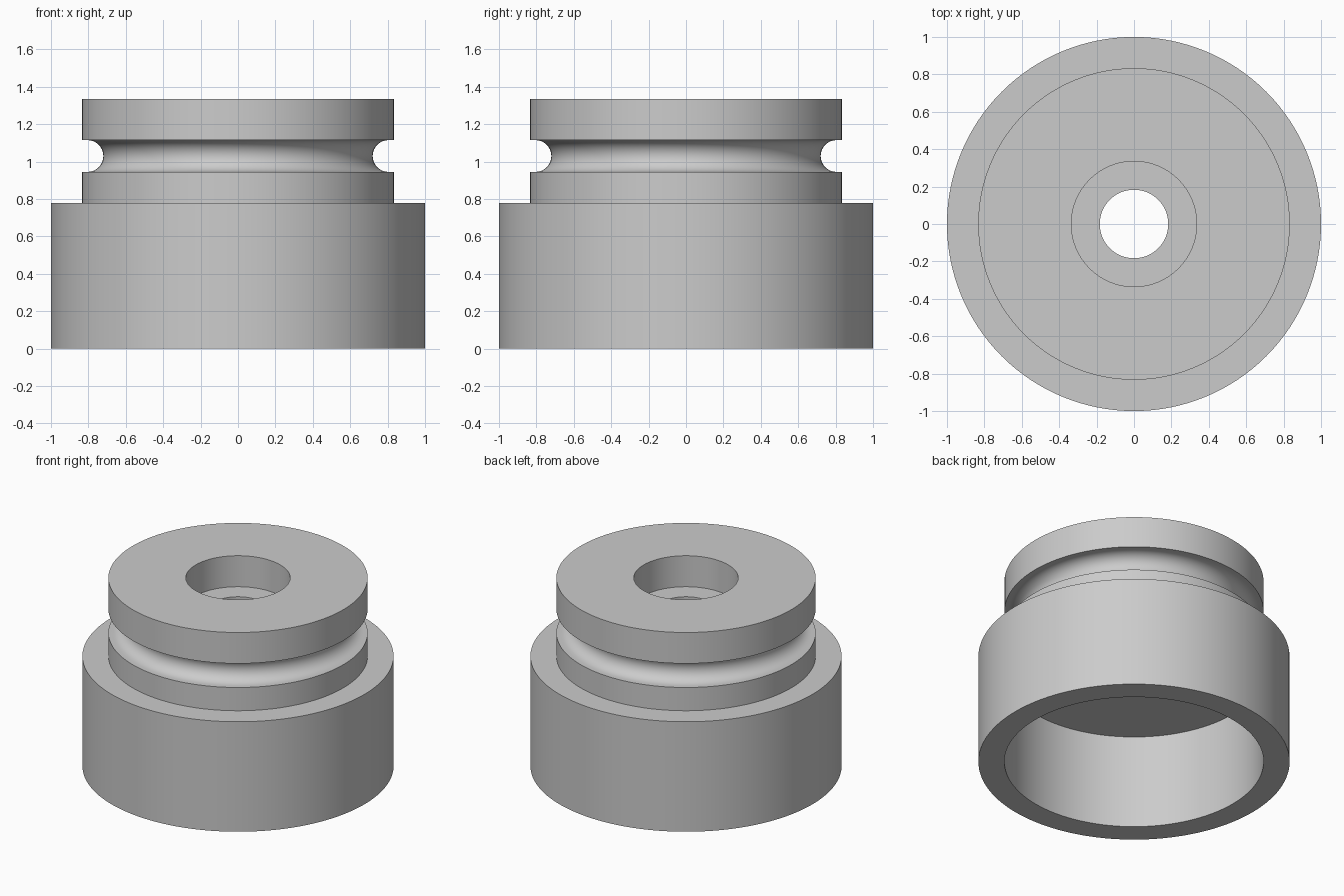
import bpy
import bmesh
from math import cos, sin, pi, radians
from mathutils import Vector

cube = bpy.data.objects.get("Cube")
if cube:
    bpy.data.objects.remove(cube, do_unlink=True)

SEGMENTS = 128

# Main dimensions
base_r, neck_r, bore_r, recess_r = 1.0, 0.833, 0.183, 0.335
shoulder_z, top_z = 0.78, 1.335
recess_z, cavity_z = 1.115, 0.665
groove_r, groove_z, groove_centre = 0.085, 1.03, 0.805

# Rounded groove, from its lower lip to its upper lip
STEPS = 16
groove = []
for i in range(STEPS + 1):
    a = -pi / 2 - pi * i / STEPS
    groove.append((groove_centre + groove_r * cos(a), groove_z + groove_r * sin(a)))

# Closed section: outside going up, then the bore going down
profile = [
    (base_r, 0), (base_r, shoulder_z), (neck_r, shoulder_z),
    (neck_r, groove_z - groove_r), *groove, (neck_r, groove_z + groove_r),
    (neck_r, top_z), (recess_r, top_z), (recess_r, recess_z),
    (bore_r, recess_z), (bore_r, cavity_z), (neck_r, cavity_z), (neck_r, 0),
]

# Revolve the section into the stepped collar
bm = bmesh.new()
verts = [bm.verts.new((r, 0, z)) for r, z in profile]
edges = [bm.edges.new((v, verts[(i + 1) % len(verts)])) for i, v in enumerate(verts)]
bmesh.ops.spin(bm, geom=verts + edges, cent=Vector(), axis=Vector((0, 0, 1)),
               angle=2 * pi, steps=SEGMENTS, use_merge=True)
bmesh.ops.remove_doubles(bm, verts=bm.verts, dist=0.0001)
bmesh.ops.recalc_face_normals(bm, faces=bm.faces)
mesh = bpy.data.meshes.new("grooved_collar")
bm.to_mesh(mesh)
bm.free()

collar = bpy.data.objects.new("grooved_collar", mesh)
bpy.context.collection.objects.link(collar)

# Plain grey finish
grey = bpy.data.materials.new("plain_grey")
grey.use_nodes = True
colour = (0.6, 0.6, 0.6, 1)
grey.diffuse_color = colour
grey.node_tree.nodes["Principled BSDF"].inputs["Base Color"].default_value = colour
mesh.materials.append(grey)

# Smooth the round walls and keep the rims crisp
bpy.ops.object.select_all(action="DESELECT")
collar.select_set(True)
bpy.context.view_layer.objects.active = collar
bpy.ops.object.shade_smooth_by_angle(angle=radians(30))
